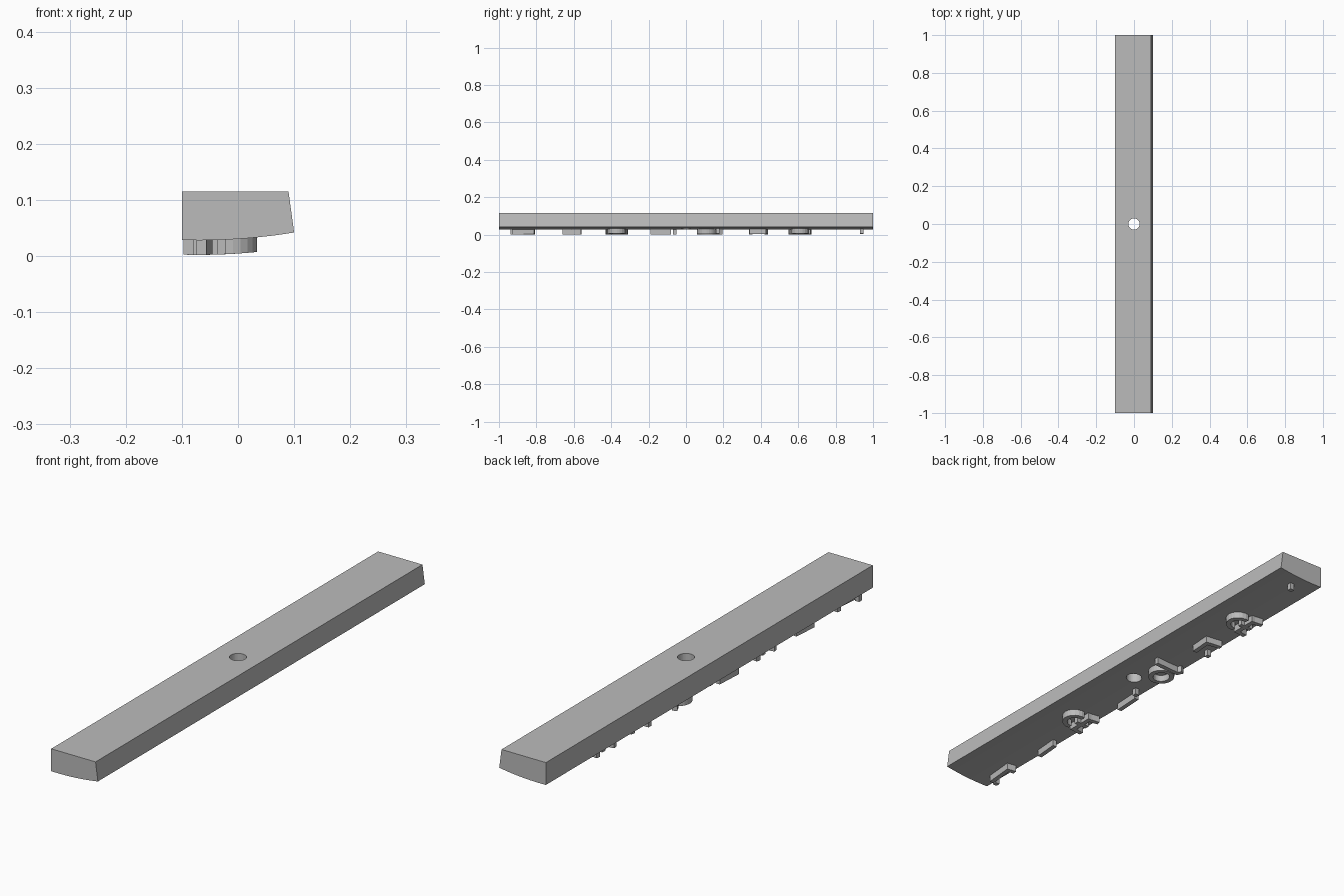
import bpy
import bmesh
from math import cos, sin, pi, radians
from mathutils import Vector

cube = bpy.data.objects.get("Cube")
if cube:
    bpy.data.objects.remove(cube, do_unlink=True)

grey = bpy.data.materials.new("plain grey")
grey.use_nodes = True
colour = (0.5, 0.5, 0.5, 1)
grey.diffuse_color = colour
grey.node_tree.nodes["Principled BSDF"].inputs["Base Color"].default_value = colour


def underside(x):
    """Height of the gently curved bottom of the block."""
    return 0.028 + 0.48 * (x + 0.07) ** 2


def add_object(name, bm):
    bmesh.ops.recalc_face_normals(bm, faces=bm.faces)
    mesh = bpy.data.meshes.new(name)
    bm.to_mesh(mesh)
    bm.free()
    mesh.materials.append(grey)
    obj = bpy.data.objects.new(name, mesh)
    bpy.context.collection.objects.link(obj)
    return obj


def ridge(name, path, closed=False, width=0.018):
    """Raised strip following a path, its foot sunk into the block."""
    pts = [Vector(p) for p in path]
    n = len(pts)
    bm = bmesh.new()
    rings = []
    for i, p in enumerate(pts):
        before = pts[i - 1] if closed or i else p
        after = pts[(i + 1) % n] if closed or i < n - 1 else p
        a, b = (p - before).normalized(), (after - p).normalized()
        tangent = (a + b).normalized()
        side = Vector((-tangent.y, tangent.x))
        # Mitre the corner so the strip keeps its width
        edge = b if b.length else a
        side *= width / 2 / max(0.5, abs(tangent.dot(edge)))
        ring = []
        for q, dz in ((p + side, 0.004), (p - side, 0.004),
                      (p - side, -0.026), (p + side, -0.026)):
            ring.append(bm.verts.new((q.x, q.y, underside(q.x) + dz)))
        rings.append(ring)
    for i in range(n if closed else n - 1):
        r, s = rings[i], rings[(i + 1) % n]
        for k in range(4):
            m = (k + 1) % 4
            bm.faces.new((r[k], r[m], s[m], s[k]))
    if not closed:
        bm.faces.new(rings[0])
        bm.faces.new(rings[-1])
    return add_object(name, bm)


def arc(cx, cy, rx, ry, start, end, steps):
    angles = [radians(start + (end - start) * i / steps) for i in range(steps + 1)]
    return [(cx + rx * cos(t), cy + ry * sin(t)) for t in angles]


# Long block with a sloping side and curved underside
xs = [-0.1 + 0.2 * i / 12 for i in range(13)]
profile = [(x, underside(x)) for x in xs] + [(0.09, 0.115), (-0.1, 0.115)]
bm = bmesh.new()
face = bm.faces.new([bm.verts.new((x, -1, z)) for x, z in profile])
made = bmesh.ops.extrude_face_region(bm, geom=[face])["geom"]
bmesh.ops.translate(bm, vec=(0, 2, 0),
                    verts=[v for v in made if isinstance(v, bmesh.types.BMVert)])
block = add_object("block", bm)

# Round hole through the middle
bpy.ops.mesh.primitive_cylinder_add(vertices=32, radius=0.03, depth=0.4)
cutter = bpy.context.object
cutter.name = "hole_cutter"
cutter.hide_render = True
cutter.data.materials.append(grey)
cut = block.modifiers.new("hole", "BOOLEAN")
cut.object = cutter
cut.solver = "EXACT"
bpy.context.view_layer.objects.active = block
bpy.ops.object.modifier_apply(modifier=cut.name)
bpy.data.objects.remove(cutter, do_unlink=True)

# Two matching arched ridges with feet and a cross strip
for label, y in (("back", 0.61), ("front", -0.37)):
    ridge(label + "_arch", arc(-0.015, y, 0.04, 0.04, -100, 100, 12))
    ridge(label + "_cross_strip", [(-0.045, y - 0.055), (-0.045, y + 0.055)])
    for k in (-1, 1):
        ridge(label + "_foot", [(-0.045, y + k * 0.045), (-0.088, y + k * 0.052)])
    ridge(label + "_middle_foot", [(-0.02, y), (-0.075, y)])

# Ring and long strip beside the hole
ridge("ring", arc(-0.045, 0.11, 0.04, 0.042, 0, 345, 23), closed=True)
ridge("ring_strip", [(0.03, 0.17), (-0.075, 0.17), (-0.085, 0.19)])

# Bent ridges
ridge("back_bent_ridge", [(-0.02, 0.34), (-0.015, 0.42), (-0.075, 0.43)])
ridge("front_bent_ridge", [(-0.065, -0.93), (-0.055, -0.82), (-0.085, -0.815)])

# Straight ridges
ridge("middle_straight_ridge", [(-0.086, -0.19), (-0.08, -0.08)])
ridge("front_straight_ridge", [(-0.08, -0.66), (-0.072, -0.56)])

# Small pegs
for x, y in ((0, 0.94), (-0.08, 0.347), (-0.06, -0.06), (-0.088, -0.93)):
    ridge("peg", [(x - 0.009, y), (x + 0.009, y)])
